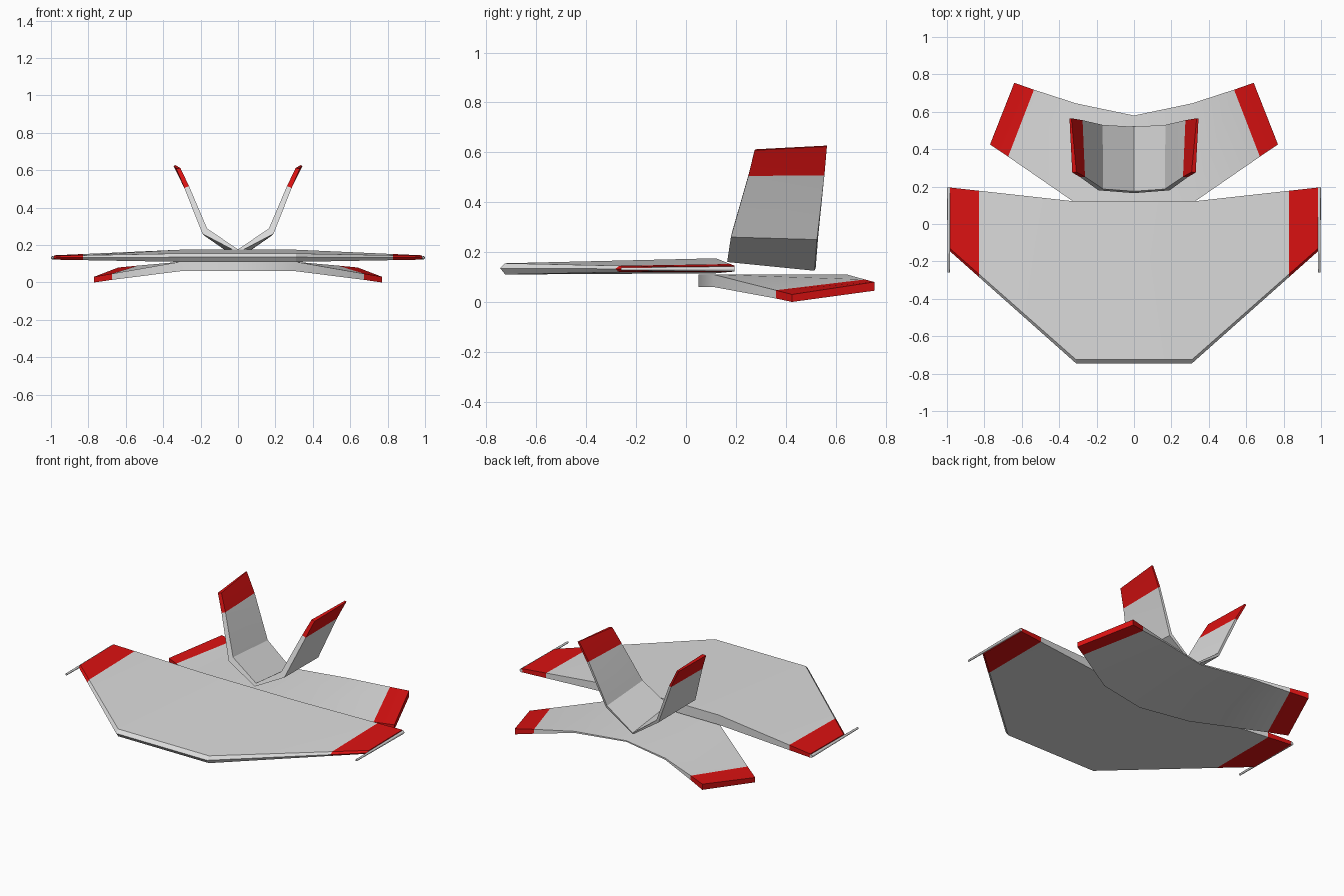
import bpy, bmesh, math
from mathutils import Vector

if "Cube" in bpy.data.objects:
    bpy.data.objects.remove(bpy.data.objects["Cube"])


def make_mat(name, rgb):
    m = bpy.data.materials.new(name)
    m.diffuse_color = (*rgb, 1)
    m.use_nodes = True
    m.node_tree.nodes["Principled BSDF"].inputs["Base Color"].default_value = m.diffuse_color
    return m


GREY = make_mat("light_grey", (0.72, 0.72, 0.72))
RED = make_mat("red", (0.72, 0.006, 0.006))


def lerp(a, b, t):
    return [Vector(p).lerp(Vector(q), t) for p, q in zip(a, b)]


def wing(name, half, angle=35):
    """Loft sections (centre to tip), mirrored in x; the last strip is red."""
    half = [[Vector(p) for p in s] for s in half]
    left = [[Vector((-p.x, p.y, p.z)) for p in s] for s in reversed(half)]
    if all(abs(p.x) < 1e-6 for p in half[0]):
        left.pop()
    sections = left + half
    bm = bmesh.new()
    rings = [[bm.verts.new(p) for p in s] for s in sections]
    n = len(rings[0])
    for i, (a, b) in enumerate(zip(rings, rings[1:])):
        for k in range(n):
            f = bm.faces.new((a[k], a[(k + 1) % n], b[(k + 1) % n], b[k]))
            f.material_index = int(i in (0, len(rings) - 2))
    for ring in (rings[0], rings[-1]):
        bm.faces.new(ring).material_index = 1
    bmesh.ops.recalc_face_normals(bm, faces=bm.faces)
    me = bpy.data.meshes.new(name)
    bm.to_mesh(me)
    bm.free()
    me.materials.append(GREY)
    me.materials.append(RED)
    ob = bpy.data.objects.new(name, me)
    bpy.context.collection.objects.link(ob)
    smooth(ob, angle)


def smooth(ob, angle):
    bpy.ops.object.select_all(action='DESELECT')
    ob.select_set(True)
    bpy.context.view_layer.objects.active = ob
    bpy.ops.object.shade_smooth_by_angle(angle=math.radians(angle))


# Main swept wing with flat centre section
root = [(.31, -.745, .135), (.31, -.725, .155), (.31, .12, .175),
        (.31, .12, .115), (.31, -.725, .11)]
tip = [(.985, -.145, .132), (.985, -.13, .142), (.985, .195, .145),
       (.985, .195, .122), (.985, -.13, .122)]
wing("main_wing", [root, lerp(root, tip, .77), tip], 30)

# Drooping rear wing, tucked under the main wing
centre = [(0, .05, .11), (0, .58, .11), (0, .58, .103), (0, .05, .06)]
root = [(.31, .11, .11), (.31, .645, .11), (.31, .645, .1), (.31, .11, .06)]
tip = [(.77, .425, .03), (.64, .755, .08), (.64, .755, .045), (.77, .425, 0)]
cut = [(.673, .36, .047), (.535, .718, .09), (.535, .718, .063), (.673, .36, .014)]
wing("rear_wing", [centre, root, cut, tip])

# Cranked V-shaped tail
wing("v_tail", [
    [(0, .165, .16), (0, .175, .177), (0, .52, .135), (0, .515, .125)],
    [(.19, .18, .26), (.165, .187, .288), (.168, .53, .262), (.18, .525, .25)],
    [(.287, .25, .505), (.262, .252, .515), (.275, .555, .515), (.287, .555, .508)],
    [(.33, .275, .608), (.308, .278, .612), (.335, .565, .627), (.345, .565, .623)],
], 25)

# Slim wingtip probes
for side, label in ((-1, "left"), (1, "right")):
    bpy.ops.mesh.primitive_cone_add(
        vertices=8, radius1=.01, radius2=.006, depth=.455,
        location=(side * .99, -.0325, .132), rotation=(math.pi / 2, 0, 0))
    ob = bpy.context.object
    ob.name = label + "_wingtip_probe"
    ob.data.materials.append(GREY)
    smooth(ob, 50)
